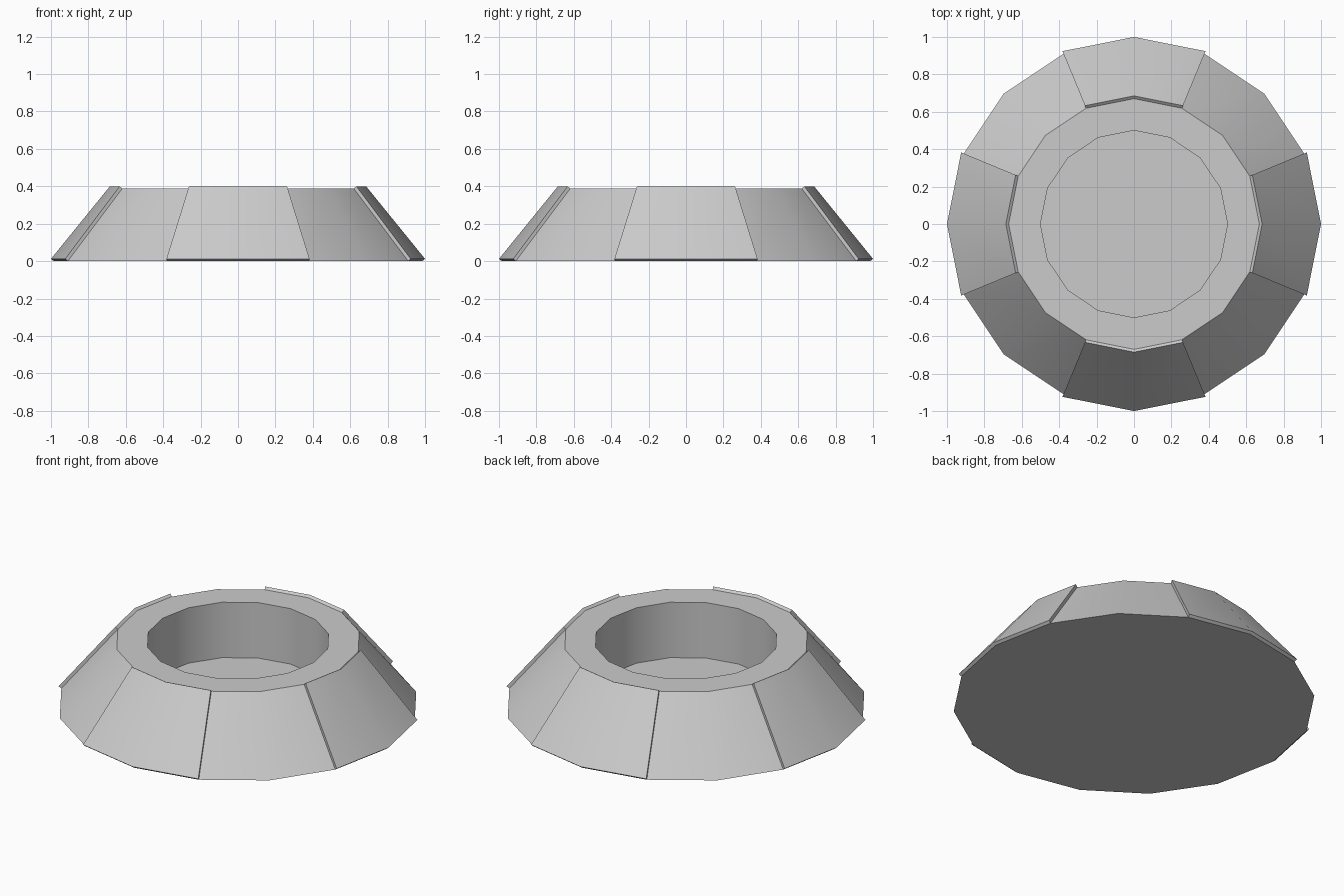
import bpy, bmesh
from math import cos, sin, pi, radians

if "Cube" in bpy.data.objects:
    bpy.data.objects.remove(bpy.data.objects["Cube"])

SIDES = 16
# (radius, height) from base edge, over the rim, down to the recess floor
PROFILE = [(0.985, 0.0), (0.67, 0.388), (0.5, 0.388), (0.5, 0.055)]
OUT, UP = 0.0150, 0.012   # how far the raised panels stand off the slope

bm = bmesh.new()
rings = [[bm.verts.new((r * cos(2 * pi * i / SIDES), r * sin(2 * pi * i / SIDES), z))
          for i in range(SIDES)] for r, z in PROFILE]

# Sloped outside, flat rim and recess wall
slope = []
for k in range(len(rings) - 1):
    for i in range(SIDES):
        j = (i + 1) % SIDES
        a, b = rings[k], rings[k + 1]
        f = bm.faces.new((a[i], a[j], b[j], b[i]))
        if k == 0:
            slope.append(f)

# Underside and recess floor
bm.faces.new(rings[0][::-1])
bm.faces.new(rings[-1])

# Four raised panels, each two facets wide, facing the main axes
for q in range(4):
    c = q * SIDES // 4
    faces = [slope[c - 1], slope[c]]
    res = bmesh.ops.extrude_face_region(bm, geom=faces)
    for v in (g for g in res["geom"] if isinstance(g, bmesh.types.BMVert)):
        d = v.co.xy.normalized() * OUT
        v.co.x += d.x
        v.co.y += d.y
        v.co.z += UP
    old = [f for f in faces if f.is_valid]
    if old:
        bmesh.ops.delete(bm, geom=old, context='FACES')

bmesh.ops.recalc_face_normals(bm, faces=bm.faces[:])
mesh = bpy.data.meshes.new("recessed_base")
bm.to_mesh(mesh)
bm.free()
base = bpy.data.objects.new("recessed_base", mesh)
bpy.context.collection.objects.link(base)

# Smooth around the ring, sharp at the edges
bpy.context.view_layer.objects.active = base
base.select_set(True)
bpy.ops.object.shade_smooth_by_angle(angle=radians(30))
